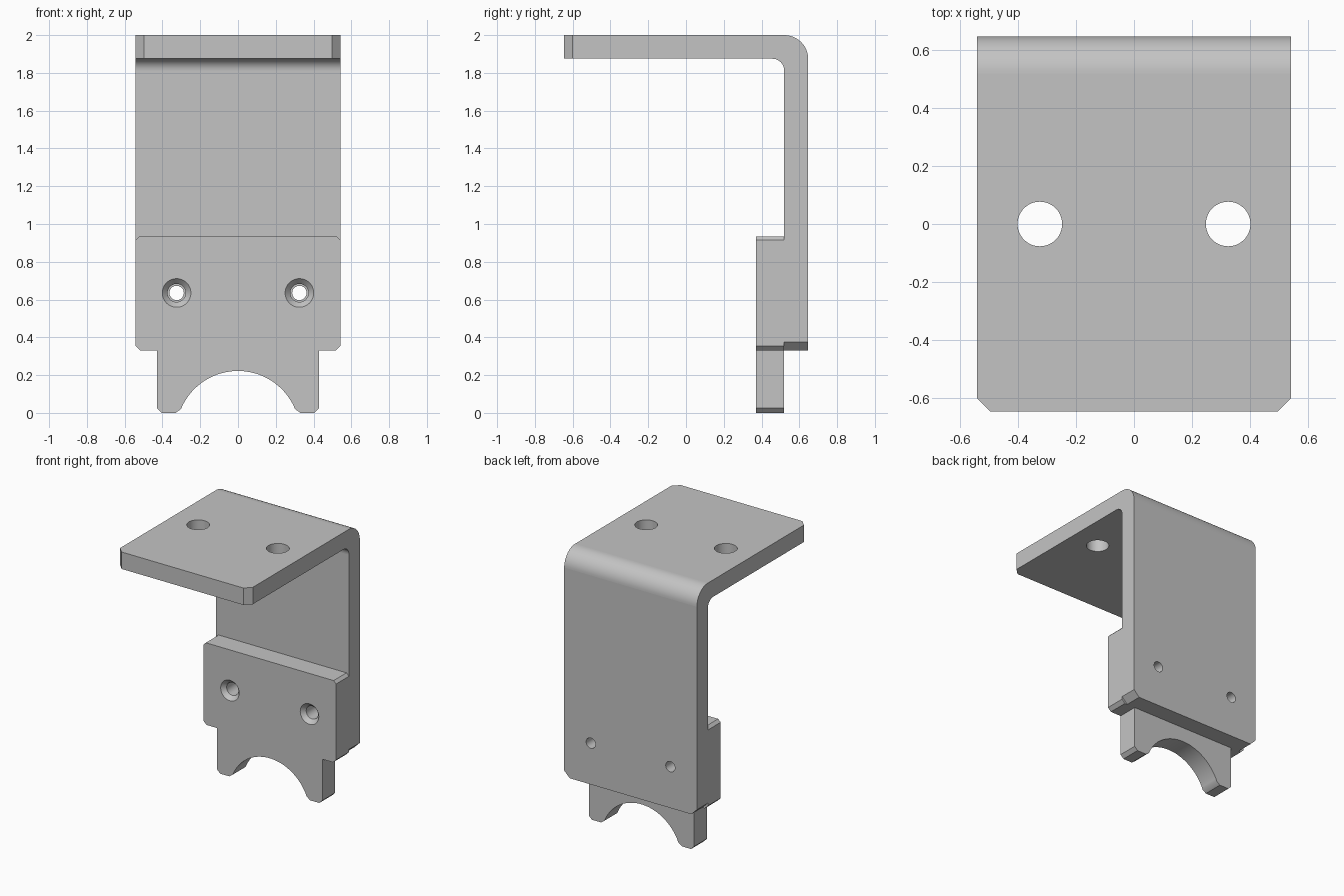
import bpy, bmesh, math
from mathutils import Matrix, Vector

cube = bpy.data.objects.get("Cube")
if cube:
    bpy.data.objects.remove(cube, do_unlink=True)

HALF = 0.542              # half width
FRONT, INNER, BACK = 0.37, 0.52, 0.647
HOLE_X, SCREW_Z = 0.325, 0.635

metal = bpy.data.materials.new("light grey")
metal.use_nodes = True
GREY = (0.55, 0.55, 0.55, 1)
metal.diffuse_color = GREY
metal.node_tree.nodes["Principled BSDF"].inputs["Base Color"].default_value = GREY


def arc(cu, cv, radius, start, end, steps):
    angles = [math.radians(start + (end - start) * i / steps) for i in range(steps + 1)]
    return [(cu + radius * math.cos(a), cv + radius * math.sin(a)) for a in angles]


def extrude(points, to_3d, direction):
    """Fill a profile and push it along a direction."""
    bm = bmesh.new()
    face = bm.faces.new([bm.verts.new(to_3d(u, v)) for u, v in points])
    new = bmesh.ops.extrude_face_region(bm, geom=[face], use_keep_orig=True)["geom"]
    moved = [g for g in new if isinstance(g, bmesh.types.BMVert)]
    bmesh.ops.translate(bm, verts=moved, vec=direction)
    bmesh.ops.recalc_face_normals(bm, faces=bm.faces)
    return bm


def chamfer(bm, test, size):
    edges = [e for e in bm.edges if all(test(v.co) for v in e.verts)
             and abs(e.verts[0].co.x - e.verts[1].co.x) < 0.001]
    bmesh.ops.bevel(bm, geom=edges, offset=size, segments=1, affect='EDGES')


def make_object(name, bm):
    mesh = bpy.data.meshes.new(name)
    bm.to_mesh(mesh)
    bm.free()
    obj = bpy.data.objects.new(name, mesh)
    bpy.context.collection.objects.link(obj)
    mesh.materials.append(metal)
    return obj


def drill(target, start, end, r1, r2):
    """Cut a round or tapered hole between two points."""
    start, end = Vector(start), Vector(end)
    axis = end - start
    turn = Vector((0, 0, 1)).rotation_difference(axis).to_matrix().to_4x4()
    bm = bmesh.new()
    bmesh.ops.create_cone(bm, cap_ends=True, segments=48, radius1=r1, radius2=r2,
                          depth=axis.length,
                          matrix=Matrix.Translation((start + end) / 2) @ turn)
    cutter = make_object("hole_cutter", bm)
    cutter.hide_render = True
    mod = target.modifiers.new("hole", 'BOOLEAN')
    mod.operation, mod.solver, mod.object = 'DIFFERENCE', 'EXACT', cutter
    bpy.context.view_layer.objects.active = target
    bpy.ops.object.modifier_apply(modifier=mod.name)
    bpy.data.objects.remove(cutter, do_unlink=True)


def finish(obj):
    bpy.ops.object.select_all(action='DESELECT')
    obj.select_set(True)
    bpy.context.view_layer.objects.active = obj
    bpy.ops.object.shade_smooth_by_angle(angle=math.radians(30))
    for p in obj.data.polygons:     # keep the broad plates flat
        if p.area > 0.05:
            p.use_smooth = False


# Bent plate: top shelf, rounded bend and back wall
profile = [(-BACK, 1.875), (-BACK, 2.0)]
profile += arc(INNER, 1.873, 0.127, 90, 0, 16)
profile += [(BACK, 0.33), (INNER, 0.33)]
profile += arc(INNER - 0.063, 1.812, 0.063, 0, 90, 12)
bm = extrude(profile, lambda u, v: (-HALF, u, v), (2 * HALF, 0, 0))
chamfer(bm, lambda c: c.y < -BACK + 0.001, 0.045)
chamfer(bm, lambda c: c.z < 0.331, 0.045)
bracket = make_object("bent_bracket", bm)

# Front block with two feet around a round cutout
half = [(0.33, 0), (0.405, 0), (0.43, 0.025), (0.43, 0.33), (HALF - 0.025, 0.33),
        (HALF, 0.355), (HALF, 0.915), (HALF - 0.02, 0.935)]
arch = arc(0, -0.105, 0.327, 157.5, 22.5, 40)
outline = half + [(-x, z) for x, z in reversed(half)] + arch
bm = extrude(outline, lambda u, v: (u, FRONT, v), (0, INNER - FRONT, 0))
block = make_object("clamp_block", bm)

# Shelf holes and countersunk screw holes
for side in (-1, 1):
    x = side * HOLE_X
    drill(bracket, (x, 0, 1.8), (x, 0, 2.1), 0.077, 0.077)
    drill(bracket, (x, 0.45, SCREW_Z), (x, 0.7, SCREW_Z), 0.038, 0.038)
    drill(block, (x, 0.3, SCREW_Z), (x, 0.6, SCREW_Z), 0.048, 0.048)
    drill(block, (x, FRONT - 0.01, SCREW_Z), (x, FRONT + 0.03, SCREW_Z), 0.085, 0.048)

for part in (bracket, block):
    finish(part)
